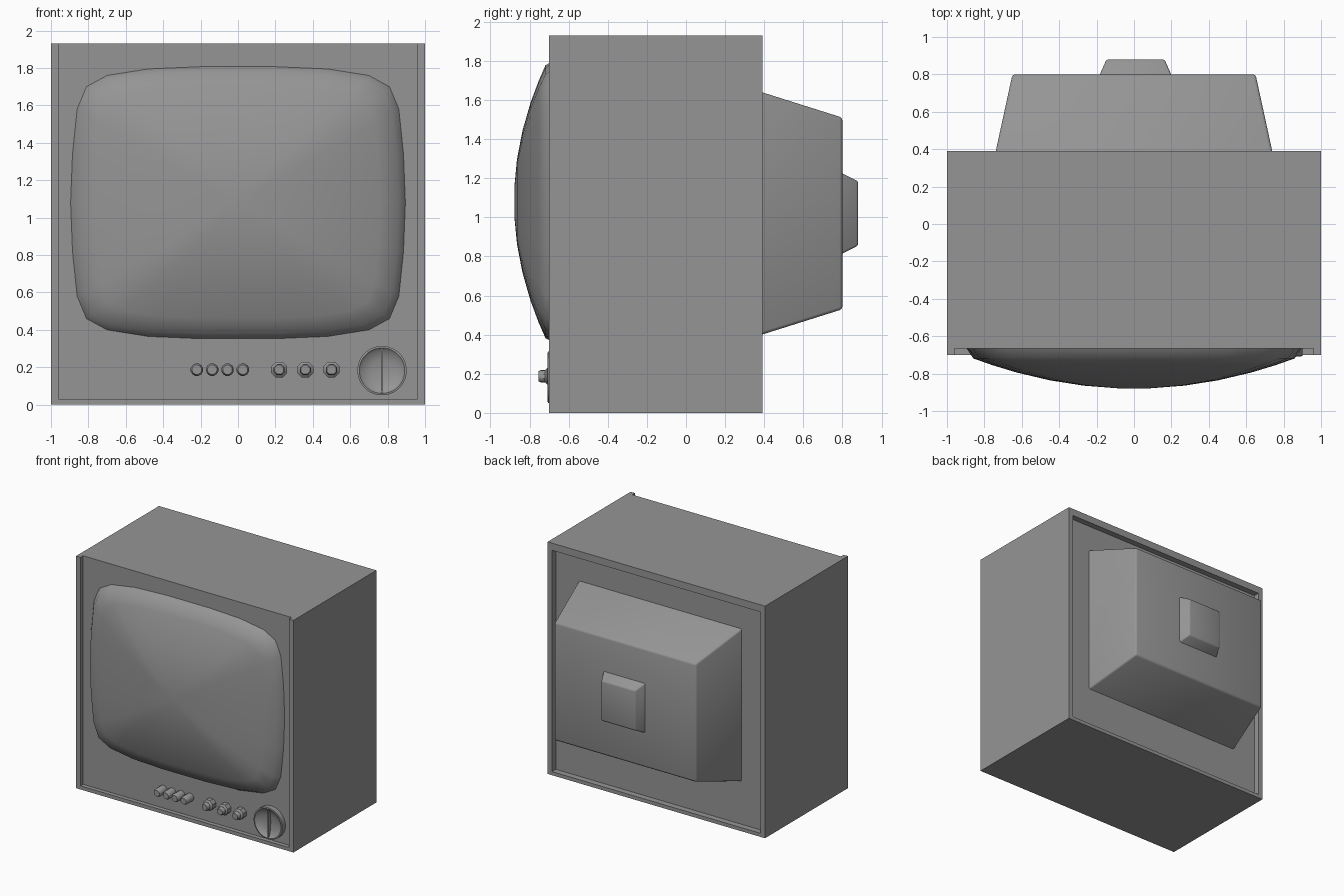
import bpy, bmesh, math
from mathutils import Vector

if "Cube" in bpy.data.objects:
    bpy.data.objects.remove(bpy.data.objects["Cube"], do_unlink=True)

grey = bpy.data.materials.new("plain_grey")
grey.use_nodes = True
grey.diffuse_color = (0.3, 0.3, 0.3, 1)
bsdf = next(n for n in grey.node_tree.nodes if n.type == 'BSDF_PRINCIPLED')
bsdf.inputs["Base Color"].default_value = grey.diffuse_color

FRONT = -0.665   # front panel plane
REAR = 0.34      # recessed rear panel plane


def make(name, bm, smooth=None):
    bmesh.ops.recalc_face_normals(bm, faces=bm.faces)
    mesh = bpy.data.meshes.new(name)
    bm.to_mesh(mesh)
    bm.free()
    mesh.materials.append(grey)
    ob = bpy.data.objects.new(name, mesh)
    bpy.context.collection.objects.link(ob)
    bpy.ops.object.select_all(action='DESELECT')
    ob.select_set(True)
    bpy.context.view_layer.objects.active = ob
    if smooth:
        bpy.ops.object.shade_smooth_by_angle(angle=math.radians(smooth))
    return ob


def box(name, lo, hi):
    bm = bmesh.new()
    bmesh.ops.create_cube(bm, size=1)
    lo, hi = Vector(lo), Vector(hi)
    for v in bm.verts:
        v.co = (lo + hi) / 2 + v.co * (hi - lo)
    return make(name, bm)


def loft(bm, rings):
    """Skin closed rings of points and cap both ends."""
    loops = [[bm.verts.new(p) for p in ring] for ring in rings]
    for a, b in zip(loops, loops[1:]):
        for i in range(len(a)):
            j = (i + 1) % len(a)
            bm.faces.new((a[i], a[j], b[j], b[i]))
    bm.faces.new(loops[0])
    bm.faces.new(loops[-1])
    return loops


def turned(name, x, z, profile, sides, smooth=40):
    """Lathe (radius, y) pairs about an axis pointing forward."""
    turns = [math.tau * (i + 0.5) / sides for i in range(sides)]
    bm = bmesh.new()
    loft(bm, [[(x + r * math.cos(a), y, z + r * math.sin(a)) for a in turns]
              for r, y in profile])
    return make(name, bm, smooth)


def hood(name, x, z, stages, bevel):
    """Tapered rectangular housing from (half width, half height, y) stages."""
    bm = bmesh.new()
    loops = loft(bm, [[(x + sx * w, y, z + sz * h) for sx, sz in
                       ((-1, -1), (1, -1), (1, 1), (-1, 1))]
                      for w, h, y in stages])
    end = set(loops[-1])
    edges = [e for e in bm.edges if e.verts[0] in end or e.verts[1] in end]
    bmesh.ops.bevel(bm, geom=edges, offset=bevel, segments=2, profile=0.5,
                    affect='EDGES')
    return make(name, bm, 60)


# Cabinet: recessed front open at the top, recessed rear inside a rim
cabinet = box("cabinet", (-1, -0.70, 0), (1, 0.39, 1.93))
for lo, hi in (((-0.96, -0.9, 0.03), (0.96, FRONT, 2.1)),
               ((-0.96, REAR, 0.03), (0.96, 0.6, 1.87))):
    cutter = box("recess_cutter", lo, hi)
    cutter.hide_render = True
    bpy.context.view_layer.objects.active = cabinet
    mod = cabinet.modifiers.new("recess", 'BOOLEAN')
    mod.operation = 'DIFFERENCE'
    mod.solver = 'EXACT'
    mod.object = cutter
    bpy.ops.object.modifier_apply(modifier=mod.name)
    bpy.data.objects.remove(cutter, do_unlink=True)

# Screen: quarter outline mirrored, then domed forward ring by ring
quarter = [(0.895, 0), (0.885, 0.26), (0.86, 0.5), (0.81, 0.62),
           (0.70, 0.68), (0.48, 0.715), (0.2, 0.727)]
half = quarter + [(0, 0.727)] + [(-x, z) for x, z in quarter[:0:-1]]
outline = half + [(-x, -z) for x, z in half]
bm = bmesh.new()
loops = loft(bm, [[(x * t, FRONT if t == 1 else -0.88 + 0.175 * t * t, 1.08 + z * t)
                   for x, z in outline] for t in (1, 0.96, 0.85, 0.7, 0.5, 0.3, 0.1)])
make("screen", bm, 60)

# Rear tube housing and neck cap
hood("tube_housing", 0, 1.02, [(0.75, 0.635, REAR), (0.65, 0.49, 0.80)], 0.015)
hood("neck_cap", 0.008, 1.02, [(0.195, 0.21, 0.79), (0.155, 0.165, 0.88)], 0.01)

# Four push buttons
for i in range(4):
    turned(f"push_button_{i + 1}", -0.22 + 0.082 * i, 0.187,
           [(0.034, FRONT), (0.034, -0.74), (0.026, -0.755)], 12, 60)

# Three stepped octagonal knobs
for i in range(3):
    turned(f"control_knob_{i + 1}", 0.22 + 0.14 * i, 0.187,
           [(0.046, FRONT), (0.046, -0.71), (0.032, -0.722),
            (0.032, -0.745), (0.026, -0.755)], 8)

# Dished channel dial with a thin upright grip
turned("channel_dial", 0.77, 0.182,
       [(0.132, FRONT), (0.132, -0.706), (0.122, -0.708),
        (0.105, -0.692), (0.06, -0.68), (0.01, -0.676)], 32)
box("dial_grip", (0.765, -0.705, 0.065), (0.775, -0.67, 0.30))
